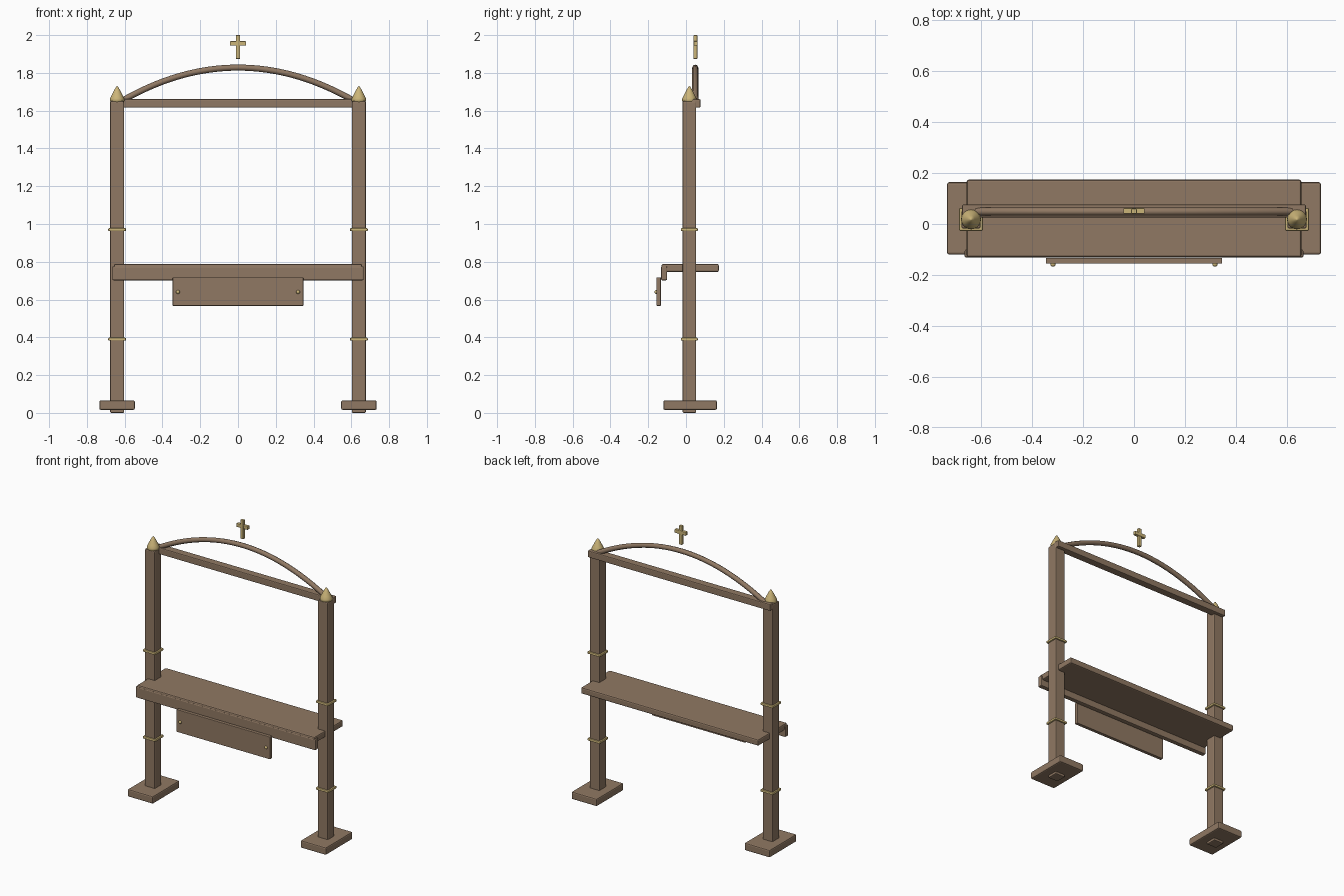
import bpy, bmesh, math

cube = bpy.data.objects.get("Cube")
if cube:
    bpy.data.objects.remove(cube, do_unlink=True)


def make_material(name, color):
    mat = bpy.data.materials.new(name)
    mat.use_nodes = True
    mat.diffuse_color = color
    mat.node_tree.nodes["Principled BSDF"].inputs["Base Color"].default_value = color
    return mat


WOOD = make_material("brown wood", (0.28, 0.19, 0.125, 1))
GOLD = make_material("pale gold", (0.60, 0.46, 0.19, 1))


def add_object(name, bm, mat, smooth=False):
    bmesh.ops.recalc_face_normals(bm, faces=bm.faces)
    for face in bm.faces:
        face.smooth = smooth
    mesh = bpy.data.meshes.new(name)
    bm.to_mesh(mesh)
    bm.free()
    mesh.materials.append(mat)
    obj = bpy.data.objects.new(name, mesh)
    bpy.context.collection.objects.link(obj)
    return obj


def box(name, xs, ys, zs, mat, bevel=0.006):
    """Bevelled box given by its extents on each axis."""
    bm = bmesh.new()
    bmesh.ops.create_cube(bm, size=1)
    for v in bm.verts:
        v.co = [(lo + hi) / 2 + c * (hi - lo)
                for c, (lo, hi) in zip(v.co, (xs, ys, zs))]
    obj = add_object(name, bm, mat)
    mod = obj.modifiers.new("bevel", "BEVEL")
    mod.width = bevel
    mod.segments = 2
    return obj


def lathe(name, profile, center, mat, sides=24):
    """Revolve (radius, z) points round a vertical axis."""
    bm = bmesh.new()
    verts = [bm.verts.new((r, 0, z)) for r, z in profile]
    edges = [bm.edges.new(pair) for pair in zip(verts, verts[1:])]
    bmesh.ops.spin(bm, geom=verts + edges, cent=(0, 0, 0), axis=(0, 0, 1),
                   angle=math.tau, steps=sides)
    bmesh.ops.remove_doubles(bm, verts=bm.verts, dist=0.0002)
    bmesh.ops.translate(bm, verts=bm.verts, vec=center)
    return add_object(name, bm, mat, True)


POST_X, POST_Y = 0.64, 0.018


def around(center, half):
    return (center - half, center + half)


# Posts with feet, collars, finials and panel studs on both sides
for side, s in (("left", 1), ("right", -1)):
    x = s * POST_X
    box(side + "_post", around(x, 0.037), around(POST_Y, 0.036), (0, 1.65), WOOD)
    box(side + "_foot", around(x, 0.094), around(0.022, 0.142), (0.016, 0.066), WOOD, 0.008)
    for level, z in (("lower", 0.39), ("upper", 0.97)):
        box(f"{side}_{level}_collar", around(x, 0.047), around(POST_Y, 0.045),
            around(z, 0.008), GOLD, 0.005)
    lathe(side + "_finial",
          [(0, 1.64), (0.03, 1.64), (0.039, 1.652), (0.038, 1.664), (0.03, 1.68),
           (0.015, 1.71), (0.004, 1.728), (0, 1.73)],
          (x, POST_Y, 0), GOLD)
    bm = bmesh.new()
    bmesh.ops.create_uvsphere(bm, u_segments=16, v_segments=10, radius=0.01)
    bmesh.ops.translate(bm, verts=bm.verts, vec=(s * 0.318, -0.158, 0.64))
    add_object(side + "_panel_stud", bm, GOLD, True)

# Shelf, its front rail and the hanging panel
box("shelf", (-0.657, 0.657), (-0.13, 0.174), (0.746, 0.788), WOOD, 0.008)
box("shelf_front_rail", (-0.665, 0.665), (-0.132, -0.1), (0.702, 0.776), WOOD)
box("hanging_panel", (-0.346, 0.346), (-0.156, -0.133), (0.567, 0.717), WOOD, 0.003)

# Top beam
box("top_beam", (-0.675, 0.675), (0.026, 0.077), (1.616, 1.661), WOOD)

# Arch: round bar along a shallow parabola
curve = bpy.data.curves.new("arch", "CURVE")
curve.dimensions = "3D"
curve.bevel_depth = 0.016
curve.bevel_resolution = 2
curve.use_fill_caps = True
path = curve.splines.new("POLY")
steps = 32
path.points.add(steps)
for i, point in enumerate(path.points):
    t = 2 * i / steps - 1
    point.co = (0.63 * t, 0.049, 1.828 - 0.185 * t * t, 1)
path.use_smooth = True
curve.materials.append(WOOD)
bpy.context.collection.objects.link(bpy.data.objects.new("arch", curve))

# Cross above the arch
box("cross_upright", (-0.011, 0.011), (0.04, 0.06), (1.874, 2.0), GOLD, 0.003)
box("cross_arm", (-0.042, 0.042), (0.041, 0.062), (1.944, 1.968), GOLD, 0.003)
